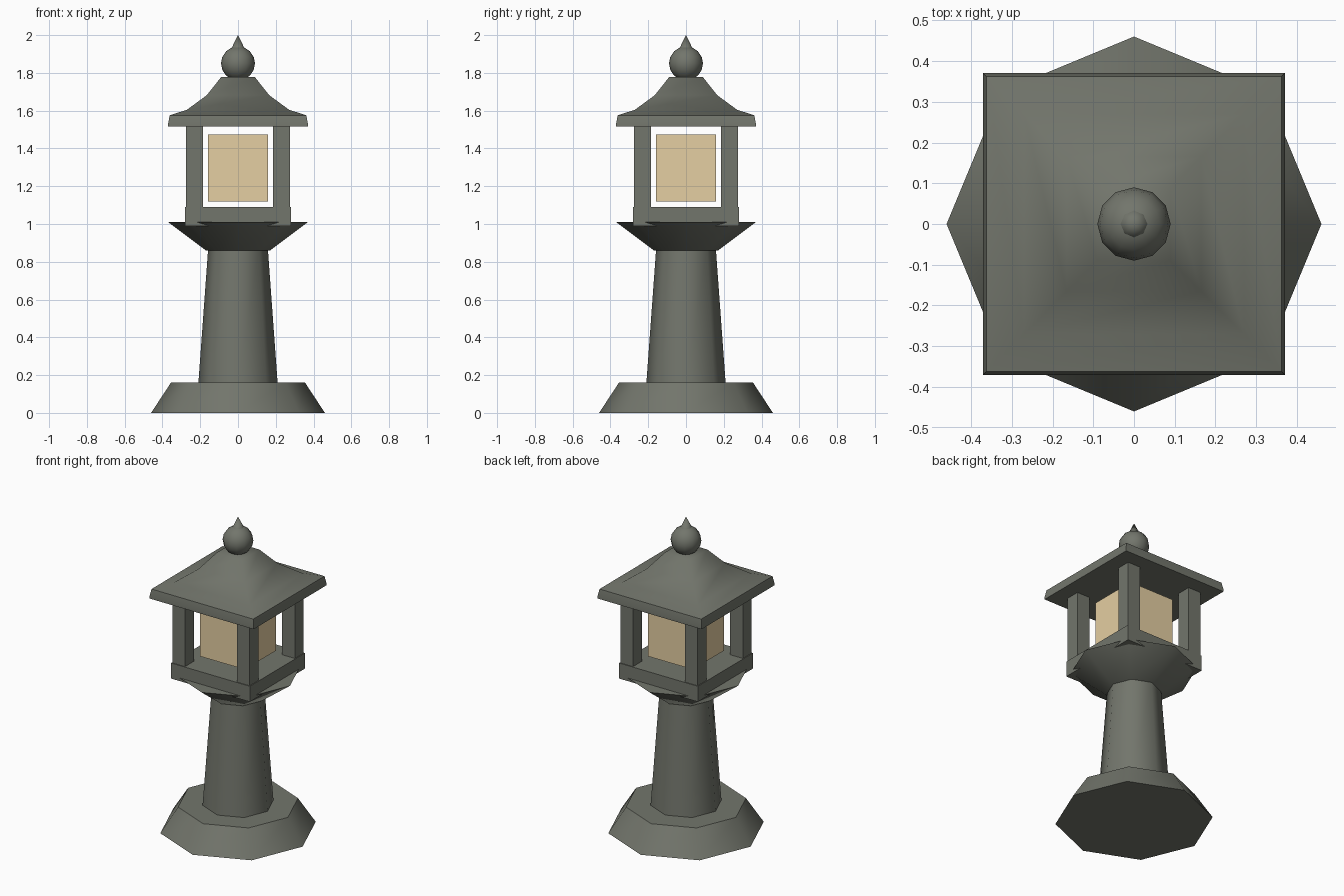
import bpy, bmesh
from math import cos, sin, pi, radians, sqrt
from mathutils import Matrix, Vector

if "Cube" in bpy.data.objects:
    bpy.data.objects.remove(bpy.data.objects["Cube"])


def finish(name, bm, angle=None, mat=None):
    bmesh.ops.recalc_face_normals(bm, faces=bm.faces)
    me = bpy.data.meshes.new(name)
    bm.to_mesh(me)
    bm.free()
    if angle:
        me.polygons.foreach_set("use_smooth", [True] * len(me.polygons))
        me.set_sharp_from_angle(angle=radians(angle))
    if mat:
        me.materials.append(mat)
    ob = bpy.data.objects.new(name, me)
    bpy.context.collection.objects.link(ob)
    return ob


def turned(name, profile, sides=8, start=0.0, angle=None, mat=None):
    """Stack of regular polygons (radius, z); radius 0 closes to a tip."""
    bm = bmesh.new()
    rings = []
    for r, z in profile:
        n = sides if r > 0 else 1
        rings.append([bm.verts.new((r * cos(start + 2 * pi * i / sides),
                                    r * sin(start + 2 * pi * i / sides), z)) for i in range(n)])
    for a, b in zip(rings, rings[1:]):
        for i in range(sides):
            j = (i + 1) % sides
            if len(b) == 1:
                bm.faces.new((a[i], a[j], b[0]))
            else:
                bm.faces.new((a[i], a[j], b[j], b[i]))
    for ring in (rings[0], rings[-1]):
        if len(ring) > 1:
            bm.faces.new(ring)
    return finish(name, bm, angle, mat)


def box(name, lo, hi, mat=None):
    lo, hi = Vector(lo), Vector(hi)
    bm = bmesh.new()
    m = Matrix.Translation((lo + hi) / 2) @ Matrix.Diagonal((*(hi - lo), 1))
    bmesh.ops.create_cube(bm, size=1, matrix=m)
    return finish(name, bm, None, mat)


def colour(name, rgb):
    mat = bpy.data.materials.new(name)
    mat.diffuse_color = (*rgb, 1)
    mat.use_nodes = True
    mat.node_tree.nodes["Principled BSDF"].inputs["Base Color"].default_value = mat.diffuse_color
    return mat


stone = colour("stone", (0.17, 0.18, 0.15))
paper = colour("glowing_paper", (0.78, 0.62, 0.36))

# octagonal foot, column and flared bracket
turned("foot", [(0.46, 0), (0.355, 0.16)], angle=50, mat=stone)
turned("column", [(0.21, 0.155), (0.158, 0.87)], angle=50, mat=stone)
turned("bracket", [(0.17, 0.86), (0.37, 1.01)], angle=50, mat=stone)

# square light chamber: floor, corner posts, lamp block
box("chamber_floor", (-0.28, -0.28, 0.99), (0.28, 0.28, 1.09), stone)
for sx, fx in ((-1, "left"), (1, "right")):
    for sy, fy in ((-1, "front"), (1, "back")):
        x, y = 0.23 * sx, 0.23 * sy
        box(f"{fy}_{fx}_post", (x - 0.045, y - 0.045, 1.08), (x + 0.045, y + 0.045, 1.53), stone)
box("lamp_block", (-0.16, -0.16, 1.12), (0.16, 0.16, 1.475), paper)

# square roof with a concave sweep
roof = [(0.37, 1.515), (0.37, 1.53), (0.362, 1.575), (0.27, 1.605), (0.165, 1.682), (0.09, 1.777)]
turned("roof", [(h * sqrt(2), z) for h, z in roof], sides=4, start=pi / 4, angle=60, mat=stone)

# ball finial and its pointed tip
bm = bmesh.new()
bmesh.ops.create_uvsphere(bm, u_segments=12, v_segments=8, radius=0.09,
                          matrix=Matrix.Translation((0, 0, 1.85)))
finish("finial_ball", bm, 50, stone)
turned("finial_tip", [(0.037, 1.925), (0, 2.0)], angle=50, mat=stone)
